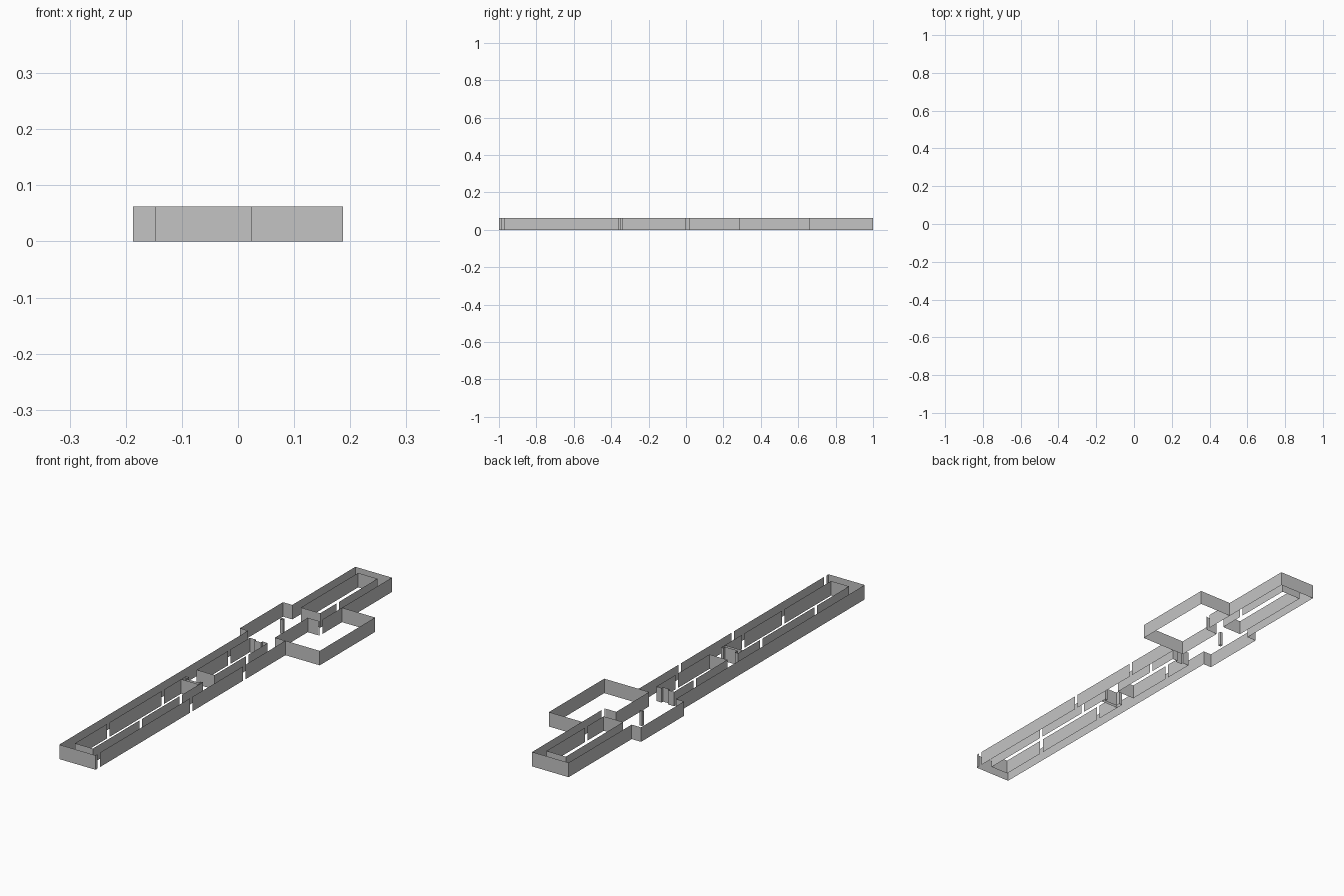
import bpy

HEIGHT = 0.062

cube = bpy.data.objects.get("Cube")
if cube:
    bpy.data.objects.remove(cube, do_unlink=True)

plaster = bpy.data.materials.new("plaster grey")
plaster.use_nodes = True
colour = (0.55, 0.55, 0.55, 1)
plaster.diffuse_color = colour
plaster.node_tree.nodes["Principled BSDF"].inputs["Base Color"].default_value = colour


def walls(name, *paths):
    """Raise each floor-plan path into a thin upright wall."""
    verts, faces = [], []
    for path in paths:
        for a, b in zip(path, path[1:]):
            i = len(verts)
            verts += [(*a, 0), (*b, 0), (*b, HEIGHT), (*a, HEIGHT)]
            faces.append((i, i + 1, i + 2, i + 3))
    mesh = bpy.data.meshes.new(name)
    mesh.from_pydata(verts, [], faces)
    mesh.materials.append(plaster)
    obj = bpy.data.objects.new(name, mesh)
    bpy.context.collection.objects.link(obj)
    return obj


def run(x, start, end, doors=(), width=0.017):
    """Split a wall along y at its doorways."""
    stops = [start]
    for d in doors:
        stops += [d - width / 2, d + width / 2]
    stops.append(end)
    return [[(x, a), (x, b)] for a, b in zip(stops[::2], stops[1::2])]


def rectangle(x0, x1, y0, y1):
    return [(x0, y0), (x1, y0), (x1, y1), (x0, y1), (x0, y0)]


LEFT, RIGHT = -0.148, 0.024
CORE_L, CORE_R = -0.105, -0.02

# Outer shell: west side with its shallow bay, and both ends
walls("outer_wall",
      [(RIGHT, -1), (LEFT, -1), (LEFT, 0.28), (-0.187, 0.28),
       (-0.187, 0.572), (-0.143, 0.572), (-0.143, 1), (0.03, 1)])

# East side with doorways
walls("east_wall", *run(RIGHT, -1, 0.287, (-0.978, -0.35, 0.008)))
walls("north_east_wall", *run(0.03, 0.51, 1, (0.522,)))

# Large side hall
walls("side_hall",
      [(0.03, 0.662), (0.187, 0.662), (0.187, 0.287),
       (-0.026, 0.287), (-0.026, 0.51), (0.026, 0.51)])

# North core
walls("north_core",
      [(-0.102, 0.572), (-0.102, 0.96), (-0.01, 0.96)],
      [(-0.102, 0.572), (-0.01, 0.572)],
      *run(-0.01, 0.572, 0.96, (0.69,)))

# Middle core, with a recessed north end
walls("middle_core",
      [(CORE_L, -0.13), (CORE_R, -0.13)],
      [(CORE_L, 0.23), (-0.075, 0.23), (-0.075, 0.22), (-0.045, 0.22),
       (-0.045, 0.23), (CORE_R, 0.23)],
      *run(CORE_L, -0.13, 0.23, (0.09,)),
      *run(CORE_R, -0.13, 0.23, (0.09,)))

# South core
walls("south_core",
      [(CORE_L, -0.955), (CORE_R, -0.955)],
      [(CORE_L, -0.235), (CORE_R, -0.235)],
      *run(CORE_L, -0.955, -0.235, (-0.73, -0.36)),
      *run(CORE_R, -0.955, -0.235, (-0.63, -0.36)))

# Small lobby closets between the cores
walls("lobby_closet",
      [(CORE_L, -0.235), (CORE_L, -0.203), (-0.09, -0.203),
       (-0.09, -0.222), (-0.03, -0.222), (-0.03, -0.21),
       (CORE_R, -0.21), (CORE_R, -0.235)])

# Free-standing column
walls("column", rectangle(-0.107, -0.095, 0.439, 0.451))
